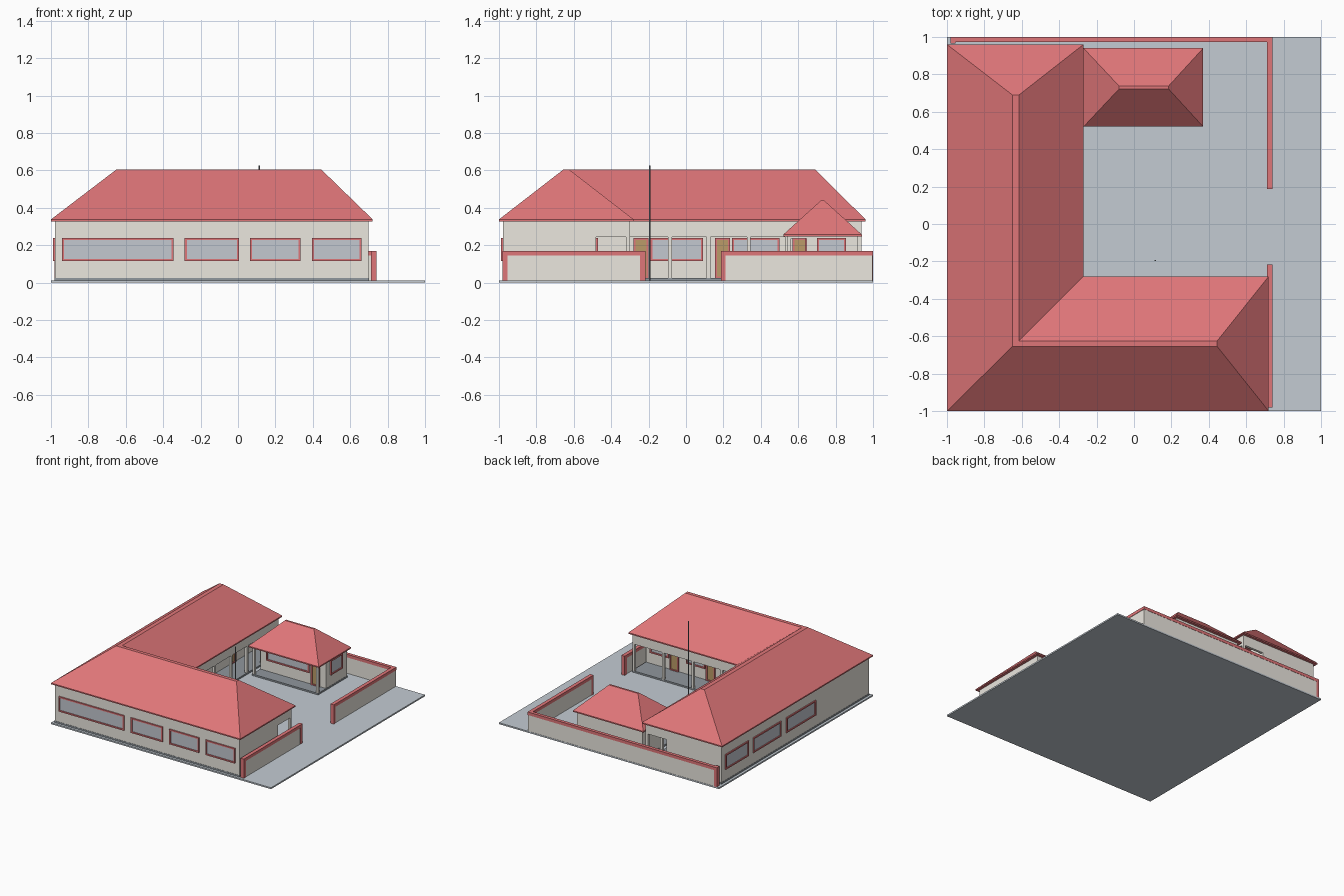
import bpy, bmesh, math
from mathutils import Matrix

if "Cube" in bpy.data.objects:
    bpy.data.objects.remove(bpy.data.objects["Cube"])


def material(name, rgb):
    m = bpy.data.materials.new(name)
    m.diffuse_color = (*rgb, 1)
    m.use_nodes = True
    m.node_tree.nodes["Principled BSDF"].inputs["Base Color"].default_value = m.diffuse_color
    return m


CREAM = material("cream_render", (0.83, 0.80, 0.74))
RED = material("red", (0.74, 0.18, 0.19))
PAVING = material("paving", (0.55, 0.60, 0.65))
DARK = material("dark_floor", (0.28, 0.31, 0.34))
GLASS = material("glass", (0.55, 0.58, 0.63))
WOOD = material("wood", (0.50, 0.33, 0.14))


def finish(name, bm, mat):
    bmesh.ops.recalc_face_normals(bm, faces=bm.faces)
    me = bpy.data.meshes.new(name)
    bm.to_mesh(me)
    bm.free()
    me.materials.append(mat)
    ob = bpy.data.objects.new(name, me)
    bpy.context.collection.objects.link(ob)
    return ob


def boxes(name, mat, *spans):
    """One object made of boxes, each (x0, x1, y0, y1, z0, z1)."""
    bm = bmesh.new()
    for x0, x1, y0, y1, z0, z1 in spans:
        m = Matrix.Translation(((x0 + x1) / 2, (y0 + y1) / 2, (z0 + z1) / 2))
        m = m @ Matrix.Diagonal((x1 - x0, y1 - y0, z1 - z0, 1))
        bmesh.ops.create_cube(bm, size=1, matrix=m)
    return finish(name, bm, mat)


def loft(name, mat, rings):
    """Closed solid through a stack of outlines, each (points, z)."""
    bm = bmesh.new()
    rows = [[bm.verts.new((x, y, z)) for x, y in pts] for pts, z in rings]
    n = len(rows[0])
    for lo, hi in zip(rows, rows[1:]):
        for i in range(n):
            j = (i + 1) % n
            bm.faces.new((lo[i], lo[j], hi[j], hi[i]))
    bm.faces.new(rows[0][::-1])
    bm.faces.new(rows[-1])
    return finish(name, bm, mat)


def ell(x0, x1, x2, y0, y1, y2):
    """L outline: left wing x0..x1, front wing y0..y1."""
    return [(x0, y0), (x2, y0), (x2, y1), (x1, y1), (x1, y2), (x0, y2)]


def rect(x0, x1, y0, y1):
    return [(x0, y0), (x1, y0), (x1, y1), (x0, y1)]


def opening(name, axis, plane, side, a, b, z0, z1, fill):
    """Red frame and inset panel on a wall; axis is the wall's normal."""
    def span(u0, u1, w0, w1, out):
        d0, d1 = sorted((plane - side * 0.005, plane + side * out))
        return (d0, d1, u0, u1, w0, w1) if axis == "x" else (u0, u1, d0, d1, w0, w1)
    t = 0.011
    boxes(name + "_frame", RED,
          span(a, a + t, z0, z1, 0.01), span(b - t, b, z0, z1, 0.01),
          span(a + t, b - t, z1 - t, z1, 0.01), span(a + t, b - t, z0, z0 + t, 0.01))
    boxes(name + "_panel", fill, span(a + t, b - t, z0 + t, z1 - t, 0.003))


def window(name, axis, plane, side, a, b):
    opening(name, axis, plane, side, a, b, 0.115, 0.238, GLASS)


def door(name, axis, plane, side, a, b):
    opening(name, axis, plane, side, a, b, 0.022, 0.238, WOOD)


# Ground slab
boxes("ground_slab", PAVING, (-1, 1, -1, 1, 0, 0.012))

# Main L-shaped building
loft("main_floor", DARK, [(ell(-0.98, -0.29, 0.70, -0.98, -0.30, 0.94), z) for z in (0.01, 0.025)])
loft("main_walls", CREAM, [(ell(-0.978, -0.48, 0.698, -0.978, -0.48, 0.938), z) for z in (0.02, 0.334)])
eave = ell(-1, -0.27, 0.72, -1, -0.28, 0.96)
ridge = ell(-0.65, -0.615, 0.445, -0.655, -0.625, 0.69)
loft("main_roof", RED, [(eave, 0.328), (eave, 0.338), (ridge, 0.605)])

# Outer windows
for i, (a, b) in enumerate([(-0.94, -0.345), (-0.285, 0.005), (0.065, 0.335), (0.395, 0.66)]):
    window(f"front_window_{i}", "y", -0.978, -1, a, b)
for i, (a, b) in enumerate([(-0.28, 0.10), (0.17, 0.53), (0.59, 0.89)]):
    window(f"left_window_{i}", "x", -0.978, -1, a, b)

# Courtyard doors, each with a window beside it
for i, (a, b) in enumerate([(-0.28, 0.0), (0.07, 0.33), (0.40, 0.66)]):
    door(f"front_wing_door_{i}", "y", -0.48, 1, a, a + 0.08)
    window(f"front_wing_window_{i}", "y", -0.48, 1, a + 0.09, b)
for i, (a, b) in enumerate([(-0.28, 0.09), (0.155, 0.50), (0.57, 0.89)]):
    door(f"left_wing_door_{i}", "x", -0.48, 1, a, a + 0.08)
    window(f"left_wing_window_{i}", "x", -0.48, 1, a + 0.09, b)

# Veranda columns and the beam above them
r = 0.01
spots = [(-0.30, y) for y in (-0.31, -0.085, 0.12, 0.335, 0.54, 0.74, 0.928)]
spots += [(x, -0.31) for x in (-0.11, 0.15, 0.42, 0.688)]
boxes("veranda_columns", CREAM, *[(x - r, x + r, y - r, y + r, 0.02, 0.25) for x, y in spots])
boxes("veranda_beam", CREAM,
      (-0.31, -0.29, -0.32, 0.938, 0.245, 0.332), (-0.29, 0.698, -0.32, -0.30, 0.245, 0.332),
      (0.678, 0.698, -0.48, -0.32, 0.245, 0.332), (-0.48, -0.31, 0.918, 0.938, 0.245, 0.332))

# Small gatehouse with a porch
boxes("hut_floor", DARK, (-0.25, 0.35, 0.54, 0.92, 0.01, 0.025))
boxes("hut_walls", CREAM, (-0.248, 0.348, 0.645, 0.918, 0.02, 0.255))
boxes("hut_porch_columns", CREAM, *[(x - r, x + r, 0.542, 0.562, 0.02, 0.24) for x in (-0.238, 0.338)])
boxes("hut_porch_beam", CREAM, (-0.248, 0.348, 0.542, 0.562, 0.235, 0.255),
      (-0.248, -0.228, 0.562, 0.645, 0.235, 0.255), (0.328, 0.348, 0.562, 0.645, 0.235, 0.255))
hut_eave = rect(-0.27, 0.37, 0.52, 0.94)
loft("hut_roof", RED, [(hut_eave, 0.247), (hut_eave, 0.257), (rect(-0.08, 0.185, 0.722, 0.738), 0.44)])
window("hut_front_window", "y", 0.645, -1, -0.19, 0.20)
door("hut_door", "y", 0.645, -1, 0.215, 0.295)
window("hut_side_window", "x", 0.348, 1, 0.70, 0.855)

# Boundary walls with red caps and end posts
boxes("boundary_walls", CREAM,
      (-0.97, 0.735, 0.977, 0.998, 0.01, 0.15),
      (0.714, 0.737, 0.20, 0.998, 0.01, 0.15), (0.714, 0.737, -0.97, -0.23, 0.01, 0.15))
boxes("boundary_caps", RED,
      (-0.98, 0.74, 0.973, 1.0, 0.145, 0.17),
      (0.71, 0.74, 0.187, 0.973, 0.145, 0.17), (0.71, 0.74, -0.98, -0.217, 0.145, 0.17))
boxes("boundary_end_posts", RED,
      (-0.98, -0.955, 0.965, 1.0, 0.01, 0.17), (0.71, 0.74, 0.187, 0.21, 0.01, 0.17),
      (0.71, 0.74, -0.245, -0.217, 0.01, 0.17), (0.71, 0.74, -0.98, -0.955, 0.01, 0.17))

# Flagpole in the courtyard
bm = bmesh.new()
bmesh.ops.create_cone(bm, cap_ends=True, segments=8, radius1=0.004, radius2=0.004, depth=0.615,
                      matrix=Matrix.Translation((0.113, -0.195, 0.3175)))
finish("flagpole", bm, DARK)
